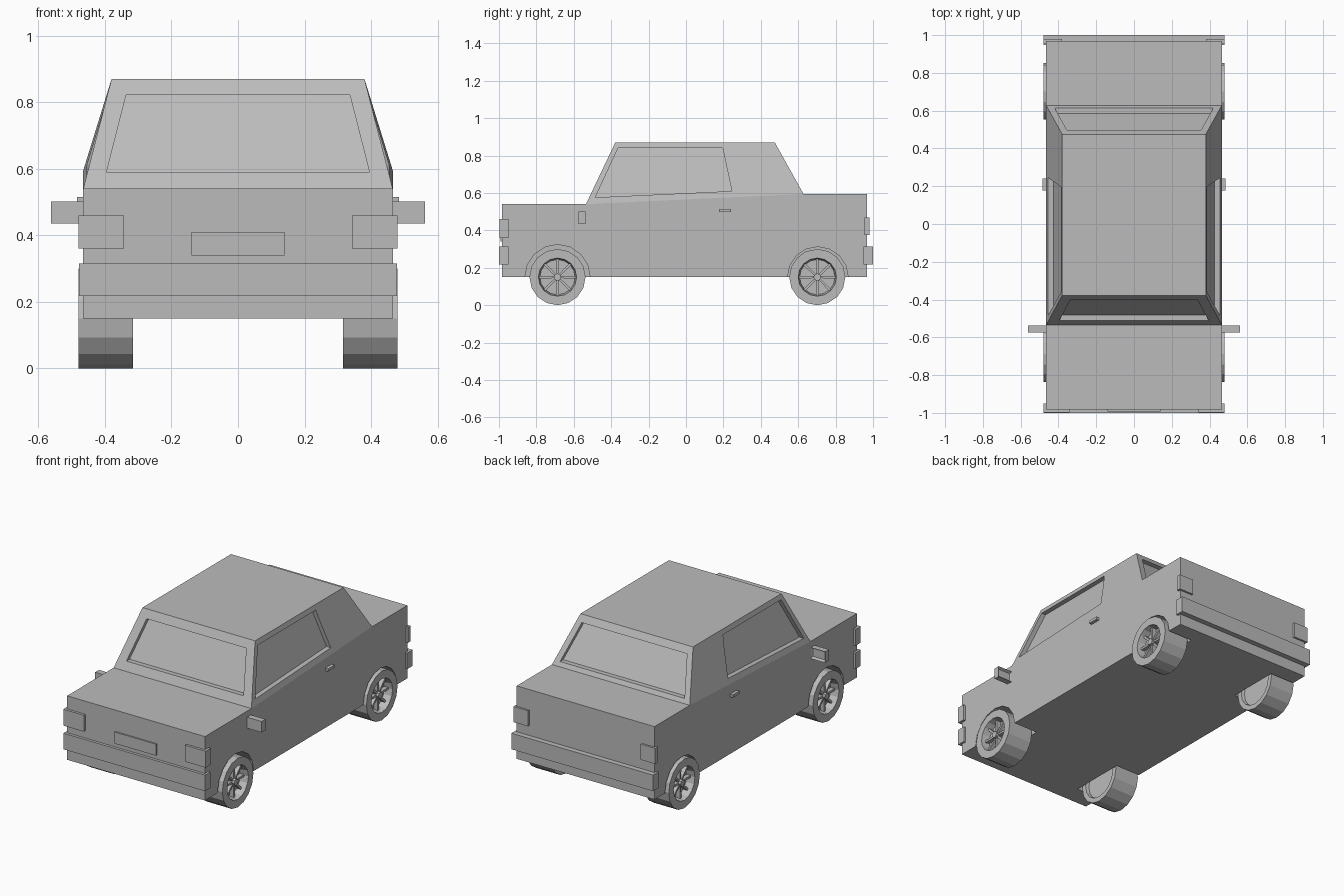
import bpy, bmesh, math
from mathutils import Vector

if "Cube" in bpy.data.objects:
    bpy.data.objects.remove(bpy.data.objects["Cube"])

grey = bpy.data.materials.new("plain grey")
grey.diffuse_color = (0.5, 0.5, 0.5, 1)
grey.use_nodes = True
grey.node_tree.nodes["Principled BSDF"].inputs["Base Color"].default_value = grey.diffuse_color


def finish(name, bm):
    bmesh.ops.recalc_face_normals(bm, faces=bm.faces)
    me = bpy.data.meshes.new(name)
    bm.to_mesh(me)
    bm.free()
    me.materials.append(grey)
    ob = bpy.data.objects.new(name, me)
    bpy.context.collection.objects.link(ob)
    return ob


def add_prism(bm, pts, vec):
    a = [bm.verts.new(p) for p in pts]
    b = [bm.verts.new(Vector(p) + Vector(vec)) for p in pts]
    n = len(a)
    bm.faces.new(a)
    far = bm.faces.new(b)
    for i in range(n):
        bm.faces.new((a[i], a[(i + 1) % n], b[(i + 1) % n], b[i]))
    return far


def prism(name, pts, vec):
    bm = bmesh.new()
    add_prism(bm, pts, vec)
    return finish(name, bm)


def box(name, x0, x1, y0, y1, z0, z1):
    return prism(name, [(x0, y0, z0), (x1, y0, z0), (x1, y1, z0), (x0, y1, z0)], (0, 0, z1 - z0))


# Body shell: lower body with bonnet and boot, cabin tapering to the roof
W, ROOF = 0.465, 0.38
lower = [(-0.983, 0.54), (-0.983, 0.15), (0.968, 0.15), (0.968, 0.595), (0.628, 0.595), (-0.535, 0.54)]
roof = [(0.475, 0.87), (-0.378, 0.87)]
bm = bmesh.new()
L, R = [[bm.verts.new((s * W, y, z)) for y, z in lower] +
        [bm.verts.new((s * ROOF, y, z)) for y, z in roof] for s in (-1, 1)]
for side in (L, R):
    bm.faces.new(side[:6])
    bm.faces.new((side[5], side[4], side[6], side[7]))
loop = [0, 1, 2, 3, 4, 6, 7, 5]
for i, j in zip(loop, loop[1:] + loop[:1]):
    bm.faces.new((L[i], L[j], R[j], R[i]))
body = finish("body", bm)


# Sloping cabin surfaces, used to place the window recesses
def side_x(y, z):
    belt = 0.54 + (y + 0.535) * 0.055 / 1.163
    return W - (W - ROOF) * (z - belt) / (0.87 - belt)


def front_y(z):
    return -0.535 + (z - 0.54) / 0.33 * 0.157


def rear_y(z):
    return 0.628 - (z - 0.595) / 0.275 * 0.153


D = 0.03
cutters = []
screen = [(-0.395, 0.59), (0.395, 0.59), (0.336, 0.822), (-0.336, 0.822)]
cutters.append(prism("windscreen_cutter", [(x, front_y(z) + D, z) for x, z in screen], (0, -0.09, 0)))
back = [(-0.42, 0.62), (0.42, 0.62), (0.355, 0.83), (-0.355, 0.83)]
cutters.append(prism("rear_window_cutter", [(x, rear_y(z) - D, z) for x, z in back], (0, 0.09, 0)))
door = [(-0.485, 0.576), (0.245, 0.61), (0.196, 0.84), (-0.363, 0.84)]
for s in (-1, 1):
    cutters.append(prism("side_window_cutter",
                         [(s * (side_x(y, z) - D), y, z) for y, z in door], (s * 0.09, 0, 0)))
    # Wheel arches
    for cy, r in ((-0.687, 0.174), (0.705, 0.162)):
        ring = [(s * 0.3, cy + r * math.cos(k * math.pi / 8), 0.15 + r * math.sin(k * math.pi / 8))
                for k in range(16)]
        cutters.append(prism("arch_cutter", ring, (s * 0.3, 0, 0)))

for c in cutters:
    c.hide_render = True
    m = body.modifiers.new("cut", 'BOOLEAN')
    m.operation, m.solver, m.object = 'DIFFERENCE', 'EXACT', c
cut_mesh = bpy.data.meshes.new_from_object(body.evaluated_get(bpy.context.evaluated_depsgraph_get()))
body.modifiers.clear()
body.data = cut_mesh
for c in cutters:
    bpy.data.objects.remove(c)


# Wheels: 16-sided turned tyre and dished rim, with hub and spokes
def wheel(name, s, cy):
    N = 16
    prof = [(0.115, 0.335), (0.12, 0.315), (0.15, 0.315), (0.15, 0.48), (0.102, 0.48), (0.094, 0.43)]
    bm = bmesh.new()

    def pt(r, x, a):
        return (s * x, cy + r * math.cos(a), 0.15 + r * math.sin(a))

    rings = [[bm.verts.new(pt(r, x, 2 * math.pi * k / N)) for k in range(N)] for r, x in prof]
    for a, b in zip(rings, rings[1:]):
        for k in range(N):
            bm.faces.new((a[k], a[(k + 1) % N], b[(k + 1) % N], b[k]))
    bm.faces.new(rings[0])
    bm.faces.new(rings[-1])
    add_prism(bm, [pt(0.02, 0.425, k * math.pi / 4) for k in range(8)], (s * 0.045, 0, 0))
    for k in range(8):
        a = k * math.pi / 4
        add_prism(bm, [pt(0.015, 0.425, a - 0.4), pt(0.098, 0.425, a - 0.07),
                       pt(0.098, 0.425, a + 0.07), pt(0.015, 0.425, a + 0.4)], (s * 0.03, 0, 0))
    finish(name, bm)


for s, side in ((-1, "left"), (1, "right")):
    wheel("front_wheel_" + side, s, -0.687)
    wheel("rear_wheel_" + side, s, 0.702)
    # Lamps and door handles
    box("headlight_" + side, s * 0.342, s * 0.48, -0.998, -0.95, 0.36, 0.46)
    box("tail_light_" + side, s * 0.38, s * 0.478, 0.955, 0.98, 0.375, 0.47)
    box("door_handle_" + side, s * 0.455, s * 0.484, 0.177, 0.24, 0.498, 0.515)
    # Door mirror with a recessed rear face
    bm = bmesh.new()
    x0, x1 = s * 0.46, s * 0.562
    glass = add_prism(bm, [(x0, -0.575, 0.435), (x1, -0.575, 0.435),
                           (x1, -0.575, 0.502), (x0, -0.575, 0.502)], (0, 0.037, 0))
    bmesh.ops.recalc_face_normals(bm, faces=bm.faces)
    bmesh.ops.inset_region(bm, faces=[glass], thickness=0.012)
    bmesh.ops.translate(bm, verts=glass.verts, vec=(0, -0.015, 0))
    finish("door_mirror_" + side, bm)

# Bumpers and number plate
box("front_bumper", -0.478, 0.478, -1.0, -0.95, 0.217, 0.315)
box("rear_bumper", -0.478, 0.478, 0.948, 1.0, 0.217, 0.315)
box("front_plate", -0.14, 0.14, -0.992, -0.983, 0.34, 0.41)
